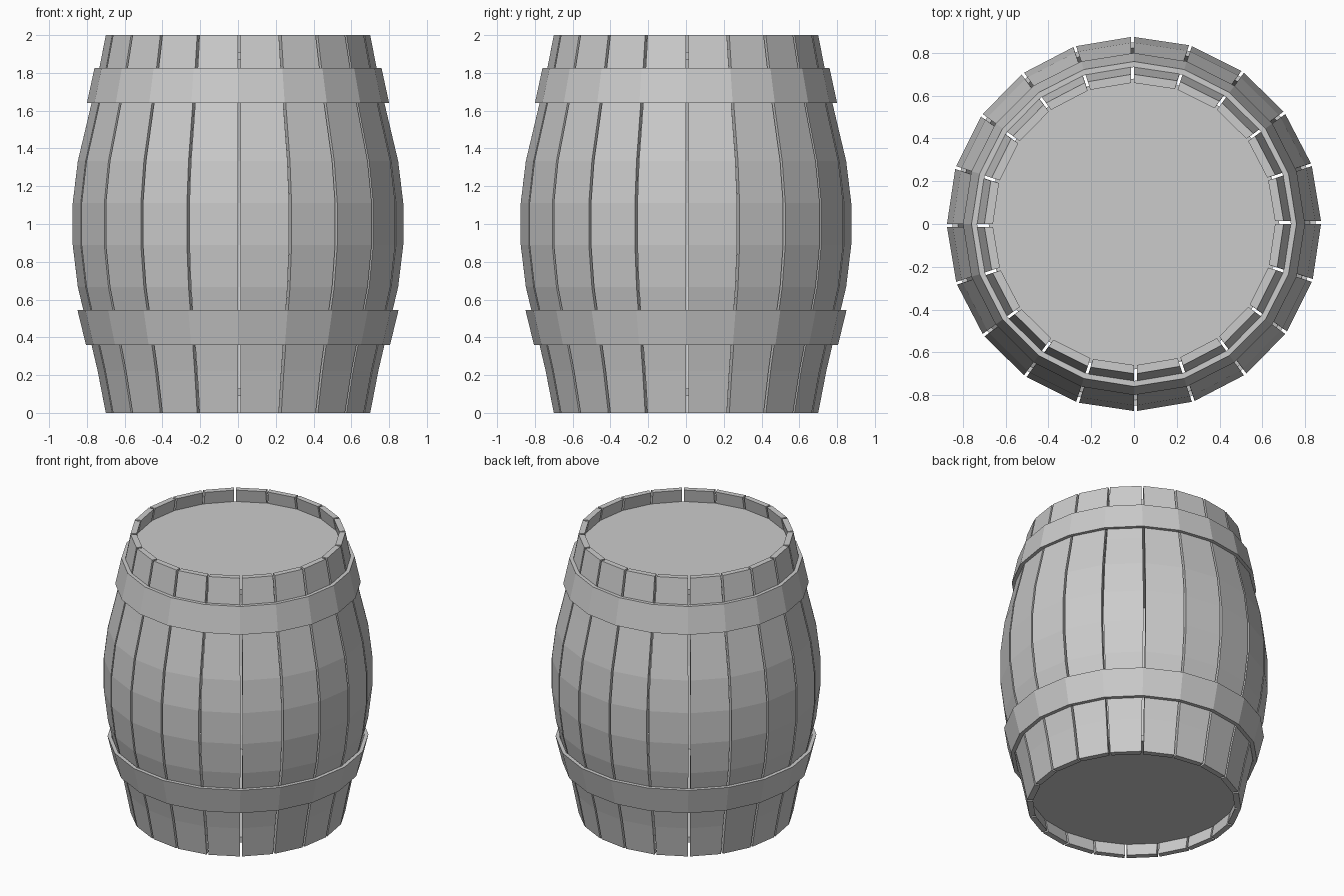
import bpy, bmesh
from math import sin, cos, pi

if "Cube" in bpy.data.objects:
    bpy.data.objects.remove(bpy.data.objects["Cube"])

SIDES = 20
STEP = 2 * pi / SIDES
GAP = 0.014
WALL = 0.04
# half profile: (distance from mid height, outer radius)
HALF = [(1.0, 0.70), (0.778, 0.743), (0.556, 0.795), (0.333, 0.848), (0.111, 0.875)]
PROFILE = [(1 - d, r) for d, r in HALF] + [(1 + d, r) for d, r in reversed(HALF)]


def finish(name, bm):
    bmesh.ops.recalc_face_normals(bm, faces=bm.faces)
    mesh = bpy.data.meshes.new(name)
    bm.to_mesh(mesh)
    bm.free()
    obj = bpy.data.objects.new(name, mesh)
    bpy.context.collection.objects.link(obj)
    return obj


def polar(r, a, z):
    return (r * cos(a), r * sin(a), z)


def bridge(bm, rings, closed=False):
    """Skin a list of closed vertex rings, capping the ends unless closed."""
    pairs = list(zip(rings, rings[1:] + rings[:1] if closed else rings[1:]))
    for a, b in pairs:
        n = len(a)
        for i in range(n):
            j = (i + 1) % n
            bm.faces.new((a[i], a[j], b[j], b[i]))
    if not closed:
        bm.faces.new(rings[0])
        bm.faces.new(rings[-1])


# staves: bowed planks with a narrow gap beside each
bm = bmesh.new()
for k in range(SIDES):
    rings = []
    for z, r in PROFILE:
        a0, a1 = k * STEP + GAP / r, (k + 1) * STEP
        ri = r - WALL
        rings.append([bm.verts.new(polar(*p, z)) for p in
                      ((r, a0), (r, a1), (ri, a1), (ri, a0))])
    bridge(bm, rings)
finish("staves", bm)


def hoop(name, z0, r0, z1, r1, thick=0.026):
    bm = bmesh.new()
    rings = []
    for k in range(SIDES):
        rings.append([bm.verts.new(polar(r, k * STEP, z)) for r, z in
                      ((r0, z0), (r1, z1), (r1 - thick, z1), (r0 - thick, z0))])
    bridge(bm, rings, closed=True)
    finish(name, bm)


# tapered metal hoops
hoop("lower_hoop", 0.36, 0.805, 0.545, 0.85)
hoop("upper_hoop", 1.64, 0.80, 1.825, 0.76)


# recessed heads closing both ends
def head(name, z0, z1):
    bm = bmesh.new()
    bridge(bm, [[bm.verts.new(polar(0.68, k * STEP, z)) for k in range(SIDES)]
                for z in (z0, z1)])
    finish(name, bm)


head("bottom_head", 0.09, 0.13)
head("top_head", 1.87, 1.91)
